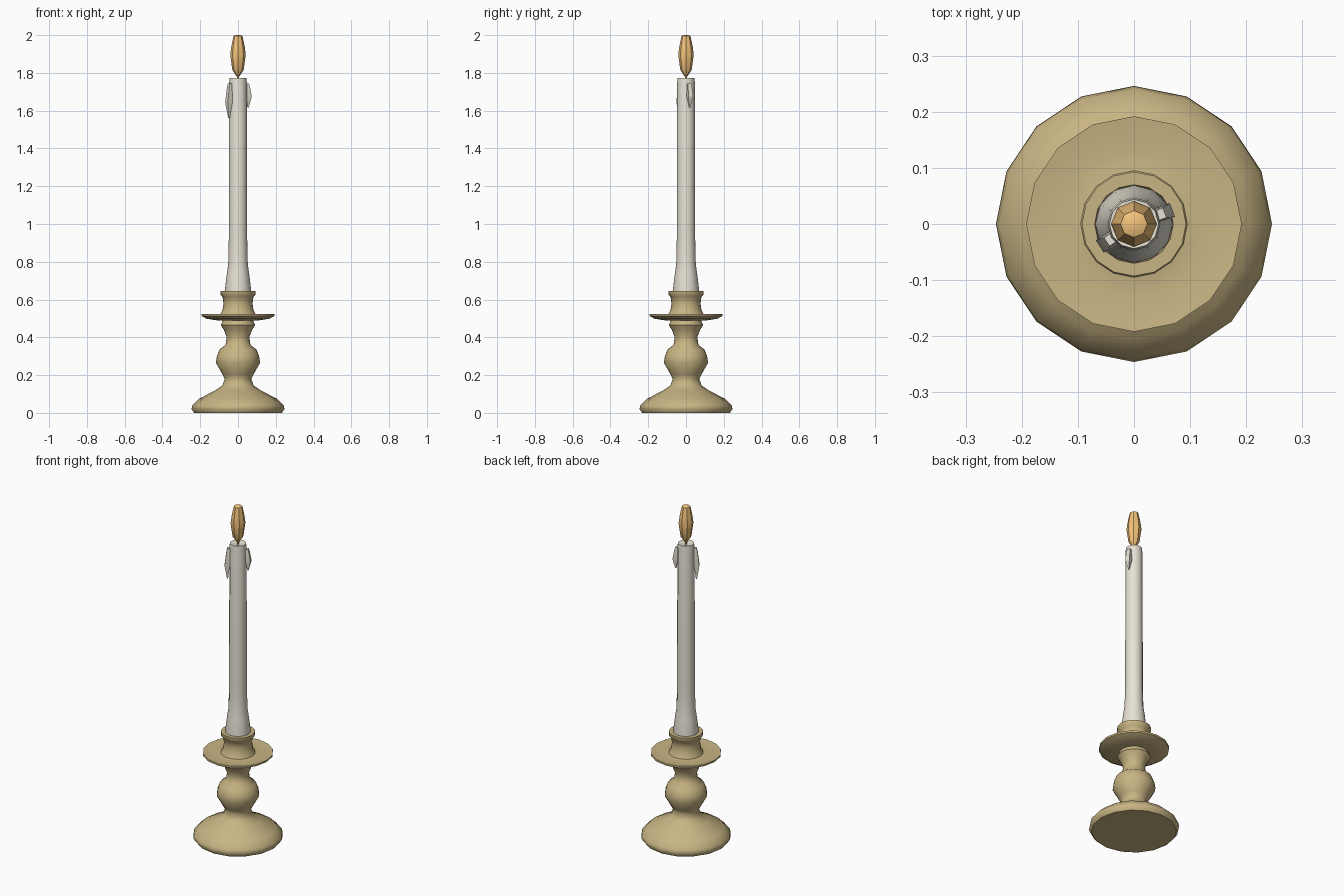
import bpy, bmesh
from math import cos, sin, pi, atan2, radians
from mathutils import Vector

if "Cube" in bpy.data.objects:
    bpy.data.objects.remove(bpy.data.objects["Cube"])


def material(name, color):
    m = bpy.data.materials.new(name)
    m.diffuse_color = (*color, 1)
    m.use_nodes = True
    m.node_tree.nodes["Principled BSDF"].inputs["Base Color"].default_value = m.diffuse_color
    return m


BRASS = material("brass", (0.58, 0.46, 0.23))
WAX = material("wax", (0.80, 0.76, 0.66))
FLAME = material("flame_orange", (0.90, 0.55, 0.20))


def skin(name, rings, mat, angle=40):
    # Joins rings of equal point count into a closed skin with end caps
    bm = bmesh.new()
    loops = [[bm.verts.new(p) for p in ring] for ring in rings]
    n = len(loops[0])
    for a, b in zip(loops, loops[1:]):
        for i in range(n):
            j = (i + 1) % n
            bm.faces.new((a[i], a[j], b[j], b[i]))
    bm.faces.new(loops[0][::-1])
    bm.faces.new(loops[-1])
    bmesh.ops.recalc_face_normals(bm, faces=bm.faces)
    mesh = bpy.data.meshes.new(name)
    bm.to_mesh(mesh)
    bm.free()
    mesh.materials.append(mat)
    ob = bpy.data.objects.new(name, mesh)
    bpy.context.collection.objects.link(ob)
    bpy.ops.object.select_all(action='DESELECT')
    ob.select_set(True)
    bpy.context.view_layer.objects.active = ob
    bpy.ops.object.shade_smooth_by_angle(angle=radians(angle))
    return ob


def turned(name, profile, sides, mat, angle=40):
    rings = [[(r * cos(2 * pi * i / sides), r * sin(2 * pi * i / sides), z)
              for i in range(sides)] for r, z in profile]
    return skin(name, rings, mat, angle)


# Foot and baluster stem
turned("holder_stem", [
    (0.232, 0), (0.246, 0.02), (0.242, 0.04), (0.205, 0.075), (0.12, 0.12),
    (0.083, 0.145), (0.07, 0.18), (0.083, 0.205), (0.117, 0.265),
    (0.112, 0.30), (0.098, 0.335), (0.066, 0.36), (0.06, 0.40),
    (0.075, 0.44), (0.091, 0.465), (0.082, 0.485), (0.08, 0.50)],
    16, BRASS, 50)

# Drip dish with candle socket
turned("drip_dish_and_socket", [
    (0.07, 0.488), (0.11, 0.49), (0.165, 0.498), (0.192, 0.512),
    (0.192, 0.523), (0.182, 0.522), (0.13, 0.515), (0.095, 0.52),
    (0.082, 0.545), (0.077, 0.58), (0.082, 0.615), (0.093, 0.625),
    (0.093, 0.646), (0.07, 0.646), (0.066, 0.61)],
    16, BRASS, 50)

# Tapered candle
turned("candle", [
    (0.07, 0.60), (0.069, 0.655), (0.06, 0.73), (0.052, 0.785),
    (0.049, 0.90), (0.047, 1.75), (0.044, 1.774), (0.036, 1.774),
    (0.02, 1.768)], 12, WAX)

# Faceted flame
turned("flame", [
    (0.006, 1.766), (0.006, 1.78), (0.03, 1.815), (0.041, 1.895),
    (0.036, 1.935), (0.024, 1.995), (0.012, 2.0)], 8, FLAME, 30)


# Wax drips: small rectangular sections hanging on the candle side
def drip(name, x, y, top, bottom):
    a = atan2(y, x)
    out, side = Vector((cos(a), sin(a), 0)), Vector((-sin(a), cos(a), 0))
    rings = []
    for t, inner, outer, half in [(0, 0.042, 0.058, 0.009),
                                  (0.12, 0.042, 0.063, 0.011),
                                  (0.55, 0.044, 0.073, 0.013),
                                  (1, 0.054, 0.060, 0.002)]:
        z = Vector((0, 0, top + (bottom - top) * t))
        rings.append([out * r + side * s + z for r, s in
                      ((inner, -half), (outer, -half), (outer, half), (inner, half))])
    skin(name, rings, WAX, 20)


drip("wax_drip_left", -0.05, -0.033, 1.745, 1.56)
drip("wax_drip_right", 0.06, 0.022, 1.745, 1.617)
